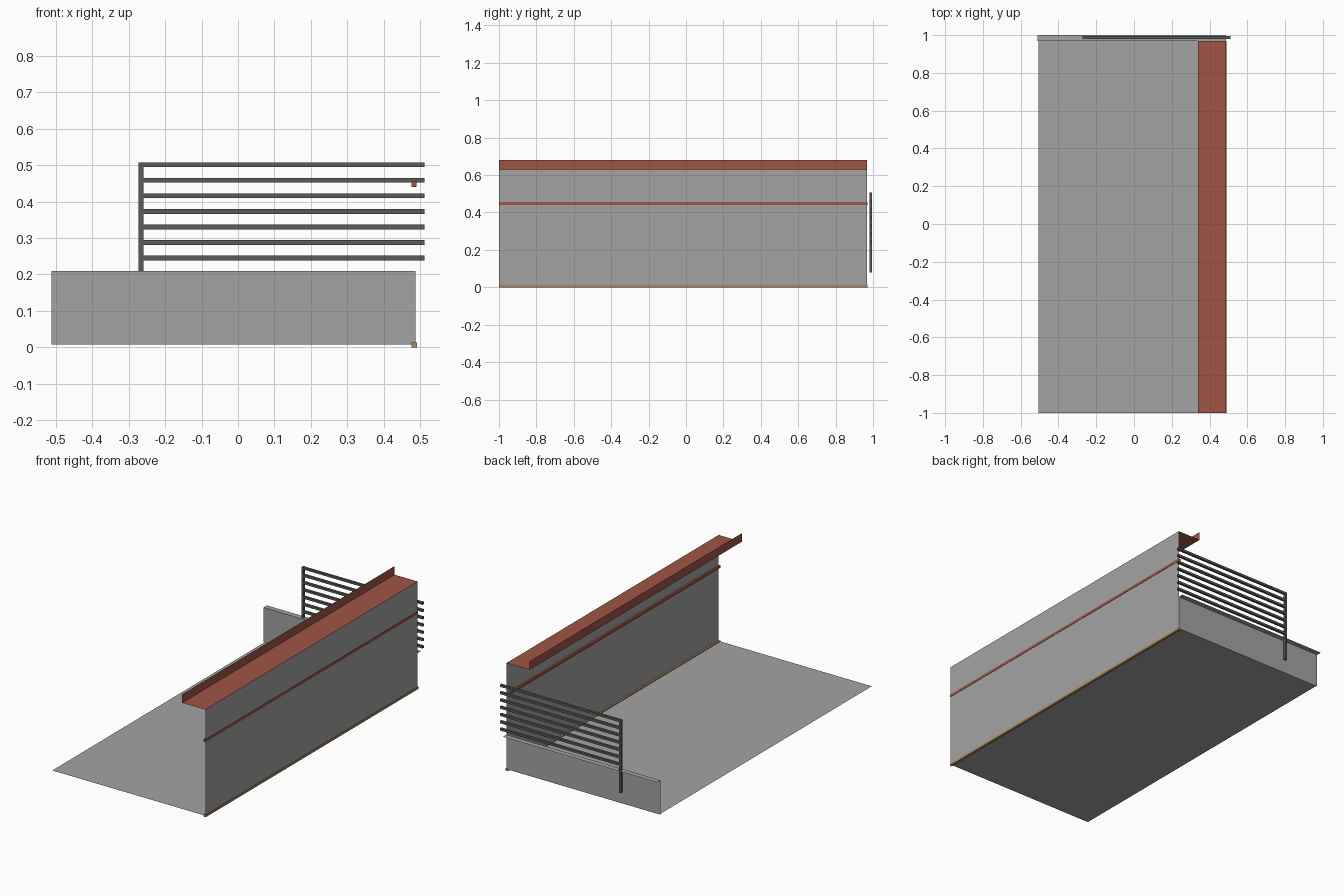
import bpy

if "Cube" in bpy.data.objects:
    bpy.data.objects.remove(bpy.data.objects["Cube"])


def material(name, rgb):
    m = bpy.data.materials.new(name)
    m.diffuse_color = (*rgb, 1)
    m.use_nodes = True
    m.node_tree.nodes["Principled BSDF"].inputs["Base Color"].default_value = m.diffuse_color
    return m


GREY = material("concrete_grey", (0.37, 0.37, 0.37))
RED = material("brick_red", (0.35, 0.09, 0.06))
DARK = material("rail_dark_grey", (0.105, 0.105, 0.105))
TAN = material("base_tan", (0.40, 0.24, 0.10))


def make(name, verts, faces, mat):
    me = bpy.data.meshes.new(name)
    me.from_pydata(verts, [], faces)
    me.materials.append(mat)
    ob = bpy.data.objects.new(name, me)
    bpy.context.collection.objects.link(ob)
    return ob


def sheet(name, a, b, c, d, mat):
    return make(name, [a, b, c, d], [(0, 1, 2, 3)], mat)


def box(name, x0, x1, y0, y1, z0, z1, mat):
    verts = [(x, y, z) for x in (x0, x1) for y in (y0, y1) for z in (z0, z1)]
    faces = [(0, 1, 3, 2), (4, 6, 7, 5), (0, 4, 5, 1),
             (2, 3, 7, 6), (0, 2, 6, 4), (1, 5, 7, 3)]
    return make(name, verts, faces, mat)


F, B = -1.0, 0.968          # front and back ends of the long parts
L, R = -0.505, 0.488        # floor edge and wall plane
FZ, TOP = 0.008, 0.63       # floor and wall top heights

# Floor and tall side wall (thin sheets)
sheet("floor", (L, F, FZ), (R, F, FZ), (R, B, FZ), (L, B, FZ), GREY)
sheet("side_wall", (R, F, FZ), (R, B, FZ), (R, B, TOP), (R, F, TOP), GREY)

# Red coping shelf with upturned lip
sheet("coping_shelf", (0.338, F, TOP), (R, F, TOP), (R, B, TOP), (0.338, B, TOP), RED)
sheet("coping_lip", (0.338, F, TOP), (0.338, B, TOP),
      (0.338, B, 0.68), (0.338, F, 0.68), RED)

# Trim strips along the wall
box("wall_trim", 0.477, 0.49, F, B + 0.002, 0.44, 0.455, RED)
box("base_trim", 0.477, 0.491, F, B + 0.002, 0.0, 0.013, TAN)

# Low end wall with overhanging ledge
sheet("end_wall", (R, B, FZ), (-0.512, B, FZ), (-0.512, B, 0.21), (R, B, 0.21), GREY)
sheet("end_ledge", (-0.512, B, 0.21), (R, B, 0.21), (R, 1, 0.21), (-0.512, 1, 0.21), GREY)

# Railing outside the end wall
box("rail_post", -0.273, -0.26, 0.98, 0.994, 0.08, 0.508, DARK)
for i in range(7):
    z = 0.245 + i * 0.0427
    box(f"rail_bar_{i + 1}", -0.26, 0.512, 0.98, 0.994, z - 0.0065, z + 0.0065, DARK)
